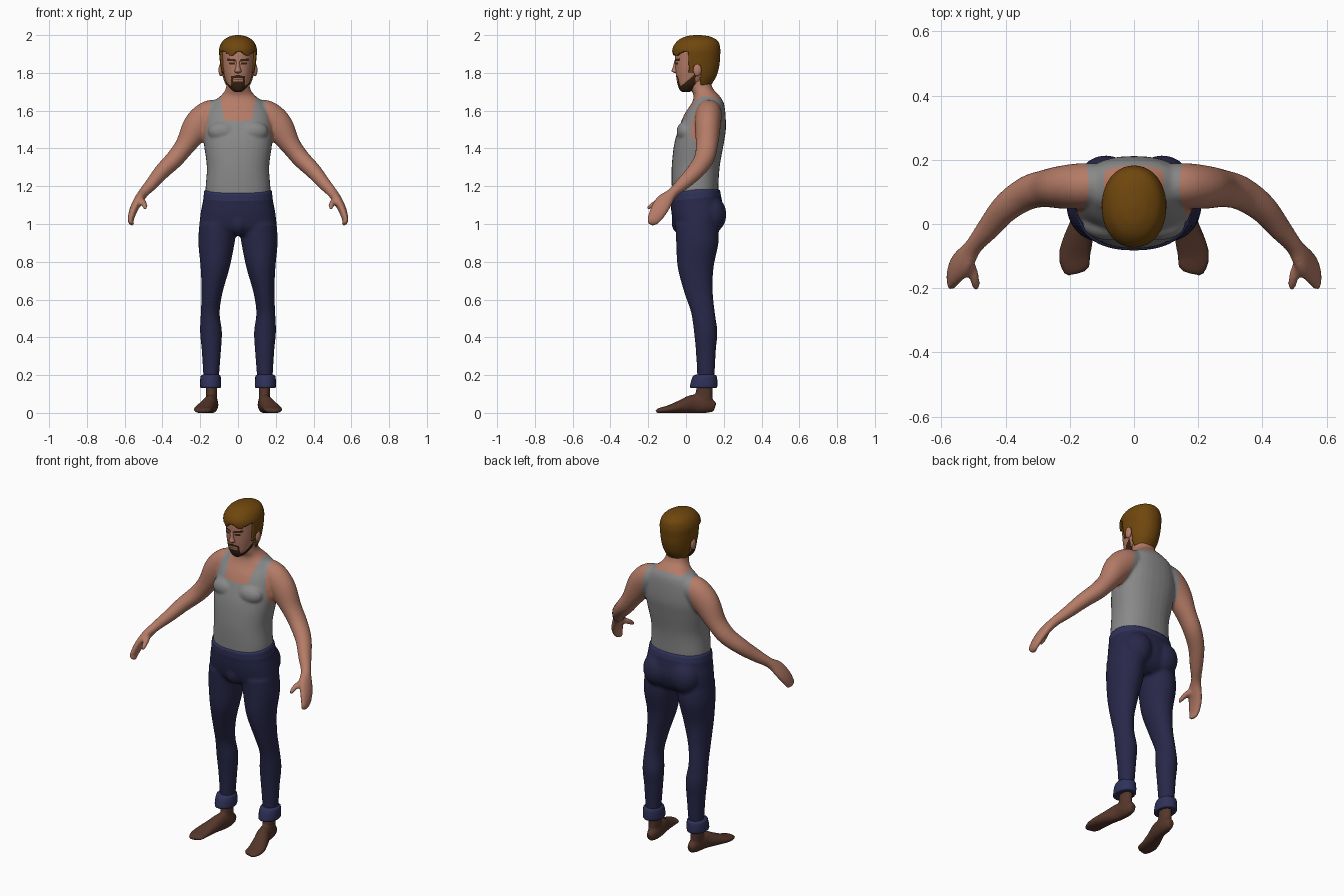
import bpy, bmesh, math
from mathutils import Vector, Matrix

cube = bpy.data.objects.get("Cube")
if cube:
    bpy.data.objects.remove(cube, do_unlink=True)


def material(name, rgb):
    m = bpy.data.materials.new(name)
    m.use_nodes = True
    m.diffuse_color = (*rgb, 1)
    m.node_tree.nodes["Principled BSDF"].inputs["Base Color"].default_value = (*rgb, 1)
    return m


SKIN = material("skin", (0.46, 0.2, 0.135))
SHIRT = material("grey cotton", (0.25, 0.25, 0.25))
DENIM = material("navy denim", (0.021, 0.021, 0.068))
CUFF = material("turned denim", (0.028, 0.031, 0.1))
FOOT = material("brown foot", (0.09, 0.037, 0.023))
HAIR = material("golden brown hair", (0.16, 0.062, 0.004))
BEARD = material("dark beard", (0.045, 0.018, 0.006))

X, Y = Vector((1, 0, 0)), Vector((0, 1, 0))


def spline(rings, steps):
    """Catmull-Rom interpolation through ring tuples."""
    pts = [Vector(r) for r in rings]
    out = []
    for i in range(len(pts) - 1):
        a, b, c, d = pts[max(i - 1, 0)], pts[i], pts[i + 1], pts[min(i + 2, len(pts) - 1)]
        for k in range(steps):
            t = k / steps
            out.append(b + (c - a) * (t / 2) + (a * 2 - b * 5 + c * 4 - d) * (t * t / 2)
                       + (b * 3 - a - c * 3 + d) * (t ** 3 / 2))
    return out + [pts[-1]]


def loft(bm, rings, ref=None, side=1, segs=32, steps=5, power=2.0):
    """Skin rings (x, y, z, radius u, radius v); ref=None keeps rings level."""
    rows = spline(rings, steps)
    centres = [Vector((side * r[0], r[1], r[2])) for r in rows]
    loops = []
    for i, (c, r) in enumerate(zip(centres, rows)):
        u, v = X, Y
        if ref:
            t = (centres[min(i + 1, len(rows) - 1)] - centres[max(i - 1, 0)]).normalized()
            u = (ref - t * ref.dot(t)).normalized()
            v = t.cross(u)
        loop = []
        for k in range(segs):
            a = math.tau * k / segs
            ca, sa = math.cos(a), math.sin(a)
            p = u * (max(r[3], 0.002) * math.copysign(abs(ca) ** (2 / power), ca))
            q = v * (max(r[4], 0.002) * math.copysign(abs(sa) ** (2 / power), sa))
            loop.append(bm.verts.new(c + p + q))
        loops.append(loop)
    for a, b in zip(loops, loops[1:]):
        for k in range(segs):
            j = (k + 1) % segs
            bm.faces.new((a[k], a[j], b[j], b[k]))
    bm.faces.new(loops[0])
    bm.faces.new(loops[-1])


def ball(bm, centre, radii):
    m = Matrix.Translation(centre) @ Matrix.Diagonal((*radii, 1))
    bmesh.ops.create_uvsphere(bm, u_segments=24, v_segments=16, radius=1, matrix=m)


def finish(name, bm, mats, voxel=0, smooth=4):
    """Make the object; a voxel size fuses its overlapping volumes."""
    bmesh.ops.recalc_face_normals(bm, faces=bm.faces)
    mesh = bpy.data.meshes.new(name)
    bm.to_mesh(mesh)
    bm.free()
    ob = bpy.data.objects.new(name, mesh)
    bpy.context.collection.objects.link(ob)
    if voxel:
        r = ob.modifiers.new("fuse", "REMESH")
        r.mode, r.voxel_size = "VOXEL", voxel
        s = ob.modifiers.new("soften", "SMOOTH")
        s.factor, s.iterations = 0.5, smooth
        fused = bpy.data.meshes.new_from_object(ob.evaluated_get(bpy.context.evaluated_depsgraph_get()))
        ob.modifiers.clear()
        ob.data = fused
    ob.data.materials.clear()
    for m in mats:
        ob.data.materials.append(m)
    bpy.ops.object.select_all(action="DESELECT")
    bpy.context.view_layer.objects.active = ob
    ob.select_set(True)
    bpy.ops.object.shade_smooth_by_angle(angle=math.radians(50))
    return ob


def paint(ob, rule, planes=()):
    """Cut along planes, then choose each face's material from its centre."""
    bm = bmesh.new()
    bm.from_mesh(ob.data)
    for co, no in planes:
        bmesh.ops.bisect_plane(bm, geom=bm.verts[:] + bm.edges[:] + bm.faces[:], plane_co=co, plane_no=no)
    for f in bm.faces:
        f.material_index = rule(*f.calc_center_median())
    bm.to_mesh(ob.data)
    bm.free()


# Upper body: torso, neck, arms and hands fused together
bm = bmesh.new()
loft(bm, [(0, .05, 1.1, .163, .12), (0, .048, 1.18, .172, .123), (0, .051, 1.3, .165, .127),
          (0, .068, 1.42, .18, .131), (0, .085, 1.5, .185, .126), (0, .1, 1.58, .172, .109),
          (0, .115, 1.64, .14, .085), (0, .108, 1.68, .09, .068), (0, .083, 1.72, .064, .058),
          (0, .07, 1.79, .06, .055)], power=2.3)
for s in (1, -1):
    ball(bm, (s * .08, 0, 1.49), (.08, .05, .055))
    loft(bm, [(.08, .125, 1.6, .06, .06), (.15, .12, 1.575, .07, .08), (.215, .115, 1.515, .068, .079),
              (.28, .11, 1.415, .058, .054), (.335, .095, 1.345, .053, .048), (.4, .05, 1.28, .046, .042),
              (.455, -.015, 1.215, .037, .034), (.5, -.07, 1.165, .028, .027), (.53, -.115, 1.12, .045, .025),
              (.555, -.145, 1.07, .045, .021), (.568, -.175, 1.02, .034, .016), (.56, -.192, 1.0, .016, .01)],
         Y, s, 24)
    loft(bm, [(.525, -.1, 1.13, .02, .02), (.503, -.15, 1.115, .017, .016),
              (.493, -.185, 1.095, .014, .013), (.492, -.205, 1.08, .008, .008)], X, s, 16)
body = finish("upper_body", bm, [SHIRT, SKIN], .008)


def vest(x, y, z):
    x = abs(x)
    arm = x > .182 - (z - 1.42) * .17
    neck = z > 1.56 + .6 * y and x < .075 + (z - 1.55) * .15
    return int(arm or neck or z > 1.7)


cuts = [((0, 0, 1.56), (0, -.6, 1)), ((0, 0, 1.7), (0, 0, 1))]
for s in (1, -1):
    cuts += [((s * .182, 0, 1.42), (s, 0, .17)), ((s * .075, 0, 1.55), (s, 0, -.15))]
paint(body, vest, cuts)

# Trousers: hips, seat and both legs fused together
bm = bmesh.new()
loft(bm, [(0, .048, 1.185, .179, .131), (0, .055, 1.12, .186, .136), (0, .062, 1.05, .199, .138),
          (0, .06, .98, .202, .118), (0, .055, .94, .17, .08)], power=2.3)
ball(bm, (0, -.03, 1.01), (.05, .047, .065))
for s in (1, -1):
    ball(bm, (s * .088, .13, 1.05), (.088, .084, .1))
    loft(bm, [(.105, .057, 1.0, .1, .113), (.114, .06, .9, .096, .112), (.121, .051, .77, .077, .095),
              (.137, .066, .64, .056, .076), (.147, .09, .53, .05, .063), (.143, .104, .43, .058, .062),
              (.141, .105, .33, .051, .053), (.142, .105, .2, .042, .046), (.142, .1, .15, .04, .045)], None, s)
trousers = finish("trousers", bm, [DENIM, CUFF], .009)
for v in trousers.data.vertices:
    if v.co.z > 1.1:
        v.co.z -= 1.9 * (v.co.z - 1.1) * max(0, .05 - v.co.y)
paint(trousers, lambda x, y, z: int(z > 1.13 + .1 * y), [((0, 0, 1.13), (0, -.1, 1))])

# Turned cuffs and bare feet
for s, label in ((1, "left"), (-1, "right")):
    bm = bmesh.new()
    loft(bm, [(.145, .093, .132, .048, .062), (.145, .093, .136, .055, .072), (.145, .096, .165, .056, .07),
              (.145, .1, .196, .052, .062), (.145, .102, .203, .04, .045)], None, s, 20, 3)
    finish(label + "_cuff", bm, [CUFF])

    bm = bmesh.new()
    loft(bm, [(.14, .1, .18, .031, .04), (.14, .095, .1, .03, .045), (.14, .09, .04, .031, .05)], None, s, 24)
    loft(bm, [(.135, .153, .032, .018, .025), (.137, .11, .045, .033, .044), (.145, .04, .05, .036, .05),
              (.165, -.02, .037, .043, .037), (.184, -.09, .022, .05, .022), (.182, -.135, .016, .045, .015),
              (.178, -.154, .012, .03, .01)], X, s, 24)
    foot = finish(label + "_foot", bm, [FOOT], .007, 3)
    for v in foot.data.vertices:
        v.co.z = max(v.co.z - .003, 0)

# Head with ears and nose
bm = bmesh.new()
loft(bm, [(0, .0, 1.7, .018, .022), (0, .008, 1.712, .036, .042), (0, .02, 1.74, .058, .065),
          (0, .04, 1.78, .072, .092), (0, .05, 1.82, .08, .106), (0, .055, 1.87, .085, .113),
          (0, .057, 1.92, .086, .112), (0, .06, 1.96, .07, .095), (0, .06, 1.985, .03, .05)],
     segs=112, steps=14, power=2.15)
head = finish("head", bm, [SKIN, BEARD])


def facial_hair(x, y, z):
    x = abs(x)
    if z < 1.735 + (y + .02) * .85 and y < .05 and (z < 1.8 or y > 0):
        return 1                                          # jaw beard
    if y > 0:
        return 0
    chin = z < 1.752 and x < .026
    moustache = 1.773 < z < 1.789 - x * .2 and x < .036
    sides = .026 < x < .037 and z < 1.78
    mouth = 1.761 < z < 1.765 and x < .022
    brow = abs(z - 1.864 - x * .12) < .006 and .012 < x < .058
    eye = abs(z - 1.849) < .005 and .018 < x < .046
    return int(chin or moustache or sides or mouth or brow or eye)


paint(head, facial_hair)

bm = bmesh.new()
loft(bm, [(0, -.045, 1.798, .012, .01), (0, -.054, 1.808, .018, .022), (0, -.053, 1.83, .012, .017),
          (0, -.05, 1.868, .009, .01)], segs=20)
finish("nose", bm, [SKIN])
for s, label in ((1, "left"), (-1, "right")):
    bm = bmesh.new()
    ball(bm, (s * .09, .06, 1.815), (.013, .022, .033))
    finish(label + "_ear", bm, [SKIN])

# Hair: a fuller shell trimmed along the hairline
bm = bmesh.new()
loft(bm, [(0, .08, 1.715, .05, .045), (0, .068, 1.74, .066, .068), (0, .06, 1.78, .082, .1),
          (0, .056, 1.83, .092, .119), (0, .055, 1.88, .098, .125), (0, .055, 1.93, .099, .126),
          (0, .062, 1.97, .08, .106), (0, .062, 1.992, .045, .066), (0, .06, 2.0, .012, .018)],
     segs=96, steps=9, power=2.1)


def is_hair(x, y, z):
    if z > 1.905 + .012 * math.sin(x * 70 + 1):
        return True                                       # crown and fringe
    if z > 1.835:
        return y > .015                                   # temples
    return y > .078 and z > 1.735 or (z > 1.8 and .015 < y < .04)


bm.normal_update()
bald = [f for f in bm.faces if not is_hair(*f.calc_center_median())]
bmesh.ops.delete(bm, geom=bald, context="FACES")
hair = finish("hair", bm, [HAIR])
thick = hair.modifiers.new("thickness", "SOLIDIFY")
thick.thickness, thick.offset = .02, -1
